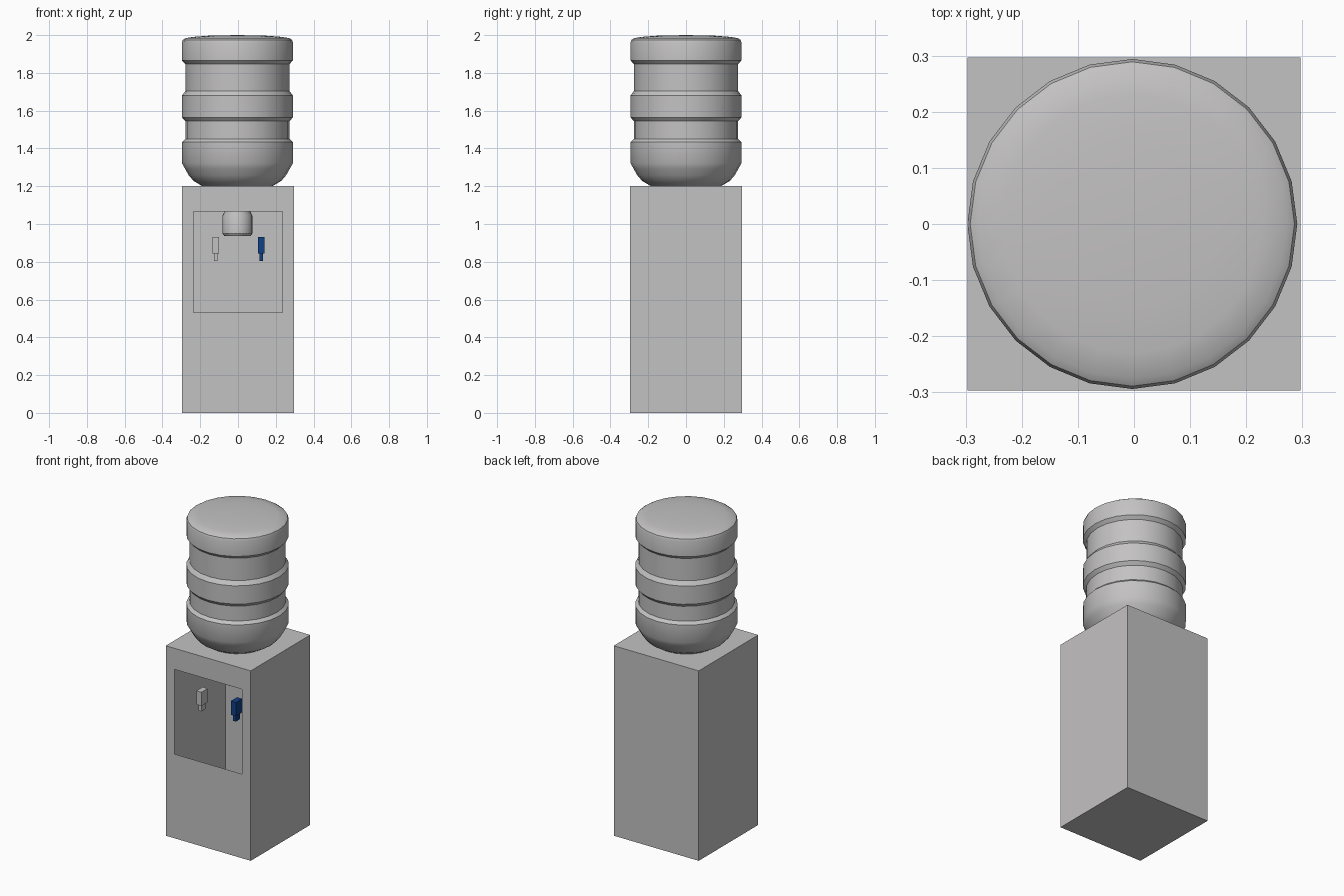
import bpy, bmesh, math
from mathutils import Vector

if "Cube" in bpy.data.objects:
    bpy.data.objects.remove(bpy.data.objects["Cube"])


def material(name, rgb):
    m = bpy.data.materials.new(name)
    m.diffuse_color = (*rgb, 1)
    m.use_nodes = True
    m.node_tree.nodes["Principled BSDF"].inputs["Base Color"].default_value = m.diffuse_color
    return m


GREY = material("light grey", (0.55, 0.54, 0.54))
BLUE = material("cold water blue", (0.005, 0.05, 0.23))


def finish(bm, name, mat):
    bmesh.ops.recalc_face_normals(bm, faces=bm.faces)
    me = bpy.data.meshes.new(name)
    bm.to_mesh(me)
    bm.free()
    me.materials.append(mat)
    ob = bpy.data.objects.new(name, me)
    bpy.context.collection.objects.link(ob)
    return ob


def add_box(bm, lo, hi):
    lo, hi = Vector(lo), Vector(hi)
    verts = bmesh.ops.create_cube(bm, size=1)["verts"]
    for v in verts:
        v.co = (lo + hi) / 2 + v.co * (hi - lo)


# Cabinet: hollow shell with an opening cut in the front
bm = bmesh.new()
add_box(bm, (-0.297, -0.297, 0), (0.297, 0.297, 1.2))
front = min(bm.faces, key=lambda f: f.calc_center_median().y)
bmesh.ops.inset_individual(bm, faces=[front], thickness=0.06)
for v in front.verts:
    v.co.x = math.copysign(0.235, v.co.x)
    v.co.z = 1.067 if v.co.z > 0.6 else 0.532
bmesh.ops.delete(bm, geom=[front], context='FACES_ONLY')
finish(bm, "cabinet", GREY)

# Water bottle: turned profile (radius, height) from top to neck, 24 sides
profile = [
    (0, 2.0), (0.15, 1.997), (0.23, 1.991), (0.275, 1.984), (0.289, 1.975), (0.294, 1.96),
    (0.294, 1.866), (0.275, 1.846), (0.275, 1.705), (0.294, 1.68),
    (0.294, 1.565), (0.276, 1.544), (0.276, 1.45), (0.294, 1.433),
    (0.294, 1.322), (0.277, 1.292), (0.258, 1.258), (0.232, 1.228),
    (0.20, 1.209), (0.16, 1.185), (0.10, 1.15), (0.067, 1.12),
    (0.067, 1.067), (0.079, 1.045), (0.079, 0.95), (0.07, 0.937), (0, 0.937),
]
bm = bmesh.new()
verts = [bm.verts.new((r, 0, z)) for r, z in profile]
edges = [bm.edges.new(pair) for pair in zip(verts, verts[1:])]
bmesh.ops.spin(bm, geom=verts + edges, cent=(0, 0, 0), axis=(0, 0, 1),
               angle=math.tau, steps=24, use_duplicate=False)
bmesh.ops.remove_doubles(bm, verts=bm.verts, dist=0.0005)
bottle = finish(bm, "water_bottle", GREY)
bottle.location.x = -0.003
bpy.context.view_layer.objects.active = bottle
bottle.select_set(True)
bpy.ops.object.shade_smooth_by_angle(angle=math.radians(30))

# Taps: block body with a narrower spout below
for name, x, mat in (("hot_tap", -0.118, GREY), ("cold_tap", 0.123, BLUE)):
    bm = bmesh.new()
    add_box(bm, (x - 0.018, -0.222, 0.843), (x + 0.018, -0.16, 0.93))
    add_box(bm, (x - 0.010, -0.212, 0.803), (x + 0.010, -0.172, 0.843))
    finish(bm, name, mat)
